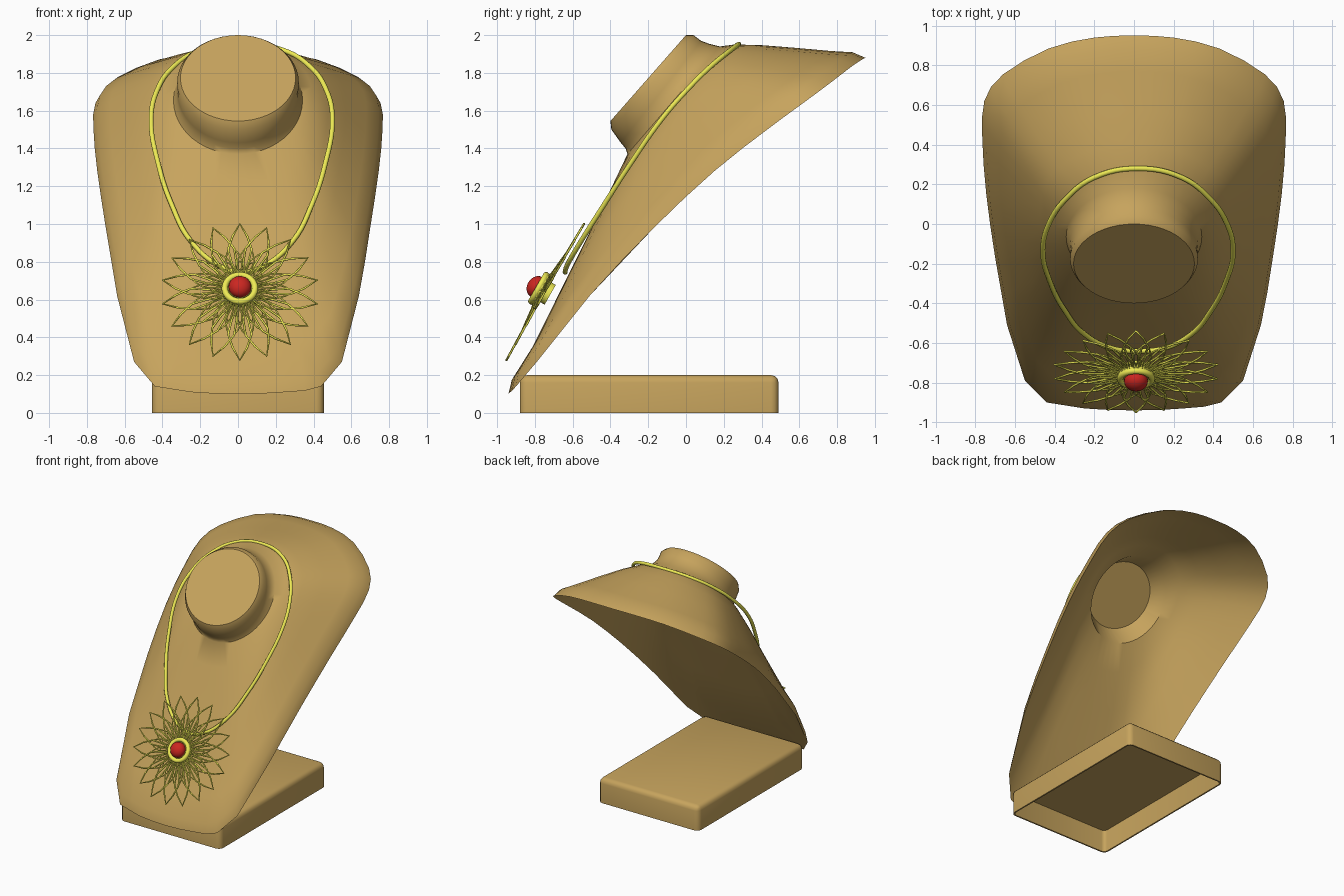
import bpy, bmesh, math
from mathutils import Vector, Matrix

if "Cube" in bpy.data.objects:
    bpy.data.objects.remove(bpy.data.objects["Cube"])


def material(name, rgb):
    m = bpy.data.materials.new(name)
    m.diffuse_color = (*rgb, 1)
    m.use_nodes = True
    m.node_tree.nodes["Principled BSDF"].inputs["Base Color"].default_value = m.diffuse_color
    return m


TAN = material("tan_leatherette", (0.57, 0.37, 0.11))
GOLD = material("gold", (0.85, 0.82, 0.09))
RED = material("red_gem", (0.6, 0.02, 0.015))


def finish(ob, mat, angle=35):
    ob.data.materials.append(mat)
    bpy.ops.object.select_all(action='DESELECT')
    ob.select_set(True)
    bpy.context.view_layer.objects.active = ob
    if ob.type == 'CURVE':
        bpy.ops.object.convert(target='MESH')
        ob = bpy.context.object
    bpy.ops.object.shade_smooth_by_angle(angle=math.radians(angle))
    return ob


def mesh_object(name, bm):
    bmesh.ops.recalc_face_normals(bm, faces=bm.faces[:])
    me = bpy.data.meshes.new(name)
    bm.to_mesh(me)
    bm.free()
    ob = bpy.data.objects.new(name, me)
    bpy.context.collection.objects.link(ob)
    return ob


def wire(name, loops, radius, kind='POLY'):
    cu = bpy.data.curves.new(name, 'CURVE')
    cu.dimensions = '3D'
    cu.bevel_depth = radius
    cu.bevel_resolution = 3 if kind == 'BEZIER' else 1
    cu.resolution_u = 6
    for pts in loops:
        s = cu.splines.new(kind)
        seq = s.bezier_points if kind == 'BEZIER' else s.points
        seq.add(len(pts) - 1)
        for p, co in zip(seq, pts):
            if kind == 'BEZIER':
                p.co = co
                p.handle_left_type = p.handle_right_type = 'AUTO'
            else:
                p.co = (*co, 1)
        s.use_cyclic_u = True
    ob = bpy.data.objects.new(name, cu)
    bpy.context.collection.objects.link(ob)
    return finish(ob, GOLD, 75)


# Bust: tilted neck rings lofted to a shaped rim
half_rim = [(0, -.94, .10), (.25, -.93, .11), (.44, -.90, .14), (.55, -.79, .27),
            (.64, -.51, .62), (.70, -.17, .98), (.745, .15, 1.28), (.765, .43, 1.50),
            (.755, .62, 1.64), (.66, .755, 1.74), (.43, .885, 1.84), (.2, .94, 1.875),
            (0, .95, 1.88)]
coarse = [Vector(p) for p in half_rim]
coarse += [Vector((-x, y, z)) for x, y, z in half_rim[-2:0:-1]]
rim = []
for i, p in enumerate(coarse):
    a, b, c = coarse[i - 1], coarse[(i + 1) % 24], coarse[(i + 2) % 24]
    smooth = (9 * (p + b) - a - c) / 16
    rim += [p, smooth if b.y > -.2 or p.y < -.9 and b.y < -.85 else (p + b) / 2]
N = len(rim)
ANGLES = [2 * math.pi * i / N for i in range(N)]
NECK_AXIS = Vector((0, -.754, .656))


def neck_ring(low, high, rx):
    low, high = Vector((0, *low)), Vector((0, *high))
    mid, d = (low + high) / 2, (high - low) / 2
    return [mid - d * math.cos(a) + Vector((rx * math.sin(a), 0, 0)) for a in ANGLES]


outer = [neck_ring((-.40, 1.545), (0, 2.0), .305),
         neck_ring((-.395, 1.50), (.04, 2.0), .322),
         neck_ring((-.345, 1.43), (.08, 1.97), .32),
         neck_ring((-.32, 1.40), (.12, 1.955), .324),
         neck_ring((-.31, 1.37), (.18, 1.94), .342)]
inner = [neck_ring((-.34, 1.54), (0, 1.93), .262),
         neck_ring((-.285, 1.39), (.16, 1.91), .312)]
base = outer[-1]
for t, shape, lip in ((.13, .7, 0), (.33, 1, 0), (.55, 1, 0), (.8, .9, 0), (.95, .5, .02)):
    ring = []
    for i, a in enumerate(ANGLES):
        back = (1 - math.cos(a)) / 2
        amount = .04 * back + .035 * math.sin(a) ** 2 - .004 * (1 - back)
        ring.append(base[i].lerp(rim[i], t) + NECK_AXIS * (amount * shape + lip))
    outer.append(ring)
    inner.append([Vector((p.x * .975, p.y, p.z)) - NECK_AXIS * .022 for p in ring])
inner[-1] = [p.lerp(q, .6) for p, q in zip(inner[-1], rim)]

bm = bmesh.new()
rows = [[bm.verts.new(p) for p in r] for r in outer + [rim] + inner[::-1]]
bm.faces.new(rows[0])
bm.faces.new(rows[-1])
for r0, r1 in zip(rows, rows[1:]):
    for i in range(N):
        j = (i + 1) % N
        bm.faces.new((r0[i], r0[j], r1[j], r1[i]))
finish(mesh_object("bust_shell", bm), TAN, 45)

# Base: rounded box, hollow underneath
bm = bmesh.new()
bmesh.ops.create_cube(bm, size=1, matrix=Matrix.Translation((0, -.195, .1)) @
                      Matrix.Diagonal((.91, 1.37, .2, 1)))
edges = [e for e in bm.edges if max(v.co.z for v in e.verts) > .1]
bmesh.ops.bevel(bm, geom=edges, offset=.04, segments=3, profile=.5, affect='EDGES')
bottom = min(bm.faces, key=lambda f: f.calc_center_median().z)
bmesh.ops.inset_region(bm, faces=[bottom], thickness=.012)
up = bmesh.ops.extrude_discrete_faces(bm, faces=[bottom])["faces"][0]
bmesh.ops.translate(bm, verts=up.verts[:], vec=(0, 0, .18))
finish(mesh_object("stand_base", bm), TAN)

# Necklace cord: closed loop lying round the neck
right = [(.12, -.63, .78), (.27, -.555, .91), (.37, -.435, 1.10), (.44, -.30, 1.31),
         (.48, -.125, 1.56), (.445, .01, 1.715), (.37, .12, 1.825), (.22, .235, 1.92)]
loop = [(0, -.64, .745)] + right + [(0, .28, 1.952)] + [(-x, y, z) for x, y, z in right[::-1]]
wire("necklace_cord", [[(x + .02, y, z) for x, y, z in loop]], .013, 'BEZIER')

# Pendant frame: local z points out of the tilted flower
OUT = Vector((0, -.87, .495)).normalized()
UP = Vector((0, .495, .87)).normalized()
frame = Matrix((Vector((1, 0, 0)), UP, OUT)).transposed().to_4x4()
frame.translation = (.01, -.745, .64)


def petals(name, tip, root, width, turn, lift, radius):
    side = [(root, 0), (root + .3 * (tip - root), .7), (root + .55 * (tip - root), 1),
            (root + .78 * (tip - root), .62), (tip, 0)]
    outline = [(r, w * width) for r, w in side] + [(r, -w * width) for r, w in side[-2:0:-1]]
    loops = []
    for k in range(18):
        rot = Matrix.Rotation(math.radians(20 * k + 90 + turn), 4, 'Z')
        loops.append([frame @ rot @ Vector((r, w, lift * (1 - r / tip))) for r, w in outline])
    wire(name, loops, radius)


petals("outer_petals", .415, .07, .062, 0, .01, .0058)
petals("middle_petals", .29, .06, .045, 10, .03, .0045)
petals("inner_petals", .19, .05, .028, 0, .045, .004)


# Setting and gem
def disc(name, radius, low, high):
    bm = bmesh.new()
    bmesh.ops.create_cone(bm, cap_ends=True, segments=32, radius1=radius, radius2=radius,
                          depth=high - low,
                          matrix=frame @ Matrix.Translation((0, 0, (low + high) / 2)))
    finish(mesh_object(name, bm), GOLD)


disc("setting_back", .06, -.03, .045)
disc("setting_plate", .095, .005, .03)
bpy.ops.mesh.primitive_torus_add(major_radius=.08, minor_radius=.017,
                                 major_segments=32, minor_segments=10)
ring = bpy.context.object
ring.name = "setting_ring"
ring.matrix_world = frame @ Matrix.Translation((0, 0, .04))
finish(ring, GOLD, 60)
bm = bmesh.new()
bmesh.ops.create_uvsphere(bm, u_segments=24, v_segments=14, radius=.06,
                          matrix=frame @ Matrix.Translation((0, 0, .055)) @
                          Matrix.Diagonal((1, 1, .8, 1)))
finish(mesh_object("gem", bm), RED, 60)
